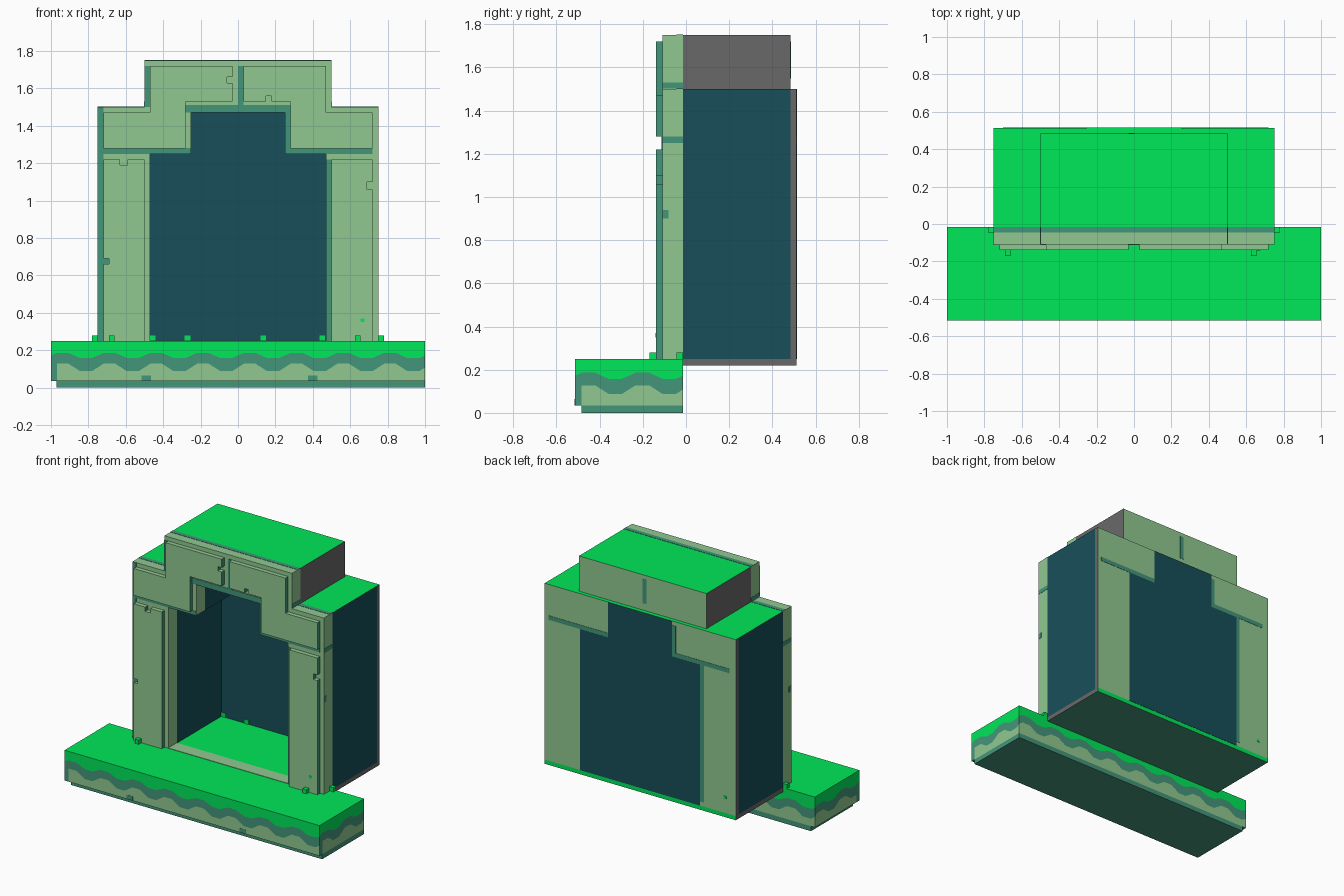
import bpy, bmesh, math

if "Cube" in bpy.data.objects:
    bpy.data.objects.remove(bpy.data.objects["Cube"])

# ---- materials (flat colours) ----
def lin(c):
    c /= 255
    return c / 12.92 if c <= 0.04045 else ((c + 0.055) / 1.055) ** 2.4

MATS = []
for name, rgb in [("moss green", (0, 236, 91)), ("pale stone", (145, 201, 145)),
                  ("dark stone", (68, 150, 122)), ("deep blue", (23, 79, 90)),
                  ("grey", (106, 105, 106))]:
    m = bpy.data.materials.new(name)
    m.diffuse_color = (*[lin(c) for c in rgb], 1)
    m.use_nodes = True
    m.node_tree.nodes["Principled BSDF"].inputs["Base Color"].default_value = m.diffuse_color
    MATS.append(m)
GREEN, STONE, DARK, BLUE, GREY = range(5)


def finish(name, bm):
    me = bpy.data.meshes.new(name)
    bm.to_mesh(me)
    bm.free()
    for m in MATS:
        me.materials.append(m)
    ob = bpy.data.objects.new(name, me)
    bpy.context.collection.objects.link(ob)
    return ob


def prism(name, pts, y0, y1, rule):
    """Extrude an x-z outline from y0 to y1; rule is a colour or f(normal, centre)."""
    bm = bmesh.new()
    f = bm.faces.new([bm.verts.new((x, y0, z)) for x, z in pts])
    ext = bmesh.ops.extrude_face_region(bm, geom=[f])["geom"]
    bmesh.ops.translate(bm, vec=(0, y1 - y0, 0),
                        verts=[v for v in ext if isinstance(v, bmesh.types.BMVert)])
    bmesh.ops.recalc_face_normals(bm, faces=bm.faces[:])
    bm.normal_update()
    for f in bm.faces:
        f.material_index = rule(f.normal, f.calc_center_median()) if callable(rule) else rule
    return finish(name, bm)


def box(name, x0, x1, y0, y1, z0, z1, rule):
    return prism(name, [(x0, z0), (x1, z0), (x1, z1), (x0, z1)], y0, y1, rule)


def sides(top, bottom, front, back, side):
    def rule(n, c):
        if abs(n.z) > 0.5:
            return top if n.z > 0 else bottom
        if abs(n.y) > 0.5:
            return back if n.y > 0 else front
        return side
    return rule


# ---- base slab with wavy moss and stone bands on its walls ----
def wave(s):
    return max(-1, min(1, 1.8 * math.sin(s * 2 * math.pi / 0.25)))

bm = bmesh.new()
corners = [(-1, -0.515), (1, -0.515), (1, -0.015), (-1, -0.015)]
ring = []
for i, (ax, ay) in enumerate(corners):
    bx, by = corners[(i + 1) % 4]
    n = 64 if i % 2 == 0 else 16
    ring += [(ax + (bx - ax) * k / n, ay + (by - ay) * k / n) for k in range(n)]
cols = []
for i, (x, y) in enumerate(ring):
    s = i / 32
    levels = [0.035, 0.108 + 0.02 * wave(s), 0.172 + 0.014 * wave(s), 0.25]
    cols.append([bm.verts.new((x, y, z)) for z in levels])
for i, a in enumerate(cols):
    b = cols[(i + 1) % len(cols)]
    # dark edge at the left of the front and at the front of both ends
    edge = i in (0, 64, 159)
    for k, colour in enumerate((DARK if edge else STONE, DARK, GREEN)):
        bm.faces.new((a[k], b[k], b[k + 1], a[k + 1])).material_index = colour
bm.faces.new([c[3] for c in cols]).material_index = GREEN
bm.faces.new([c[0] for c in reversed(cols)]).material_index = DARK
bmesh.ops.recalc_face_normals(bm, faces=bm.faces[:])
finish("base_slab", bm)
box("base_foot", -0.97, 1, -0.485, -0.015, 0, 0.035, DARK)
for x in (-0.49, 0.40):
    box("base_chip", x - 0.025, x + 0.025, -0.516, -0.515, 0.035, 0.065, DARK)

# ---- arch frame ----
inner = [(0.47, 0.25), (0.47, 1.25), (0.25, 1.25), (0.25, 1.47)]
outer = [(0.5, 1.75), (0.5, 1.5), (0.75, 1.5), (0.75, 0.25)]
flip = lambda pts: [(-x, z) for x, z in reversed(pts)]
prism("arch_frame", flip(outer) + outer + inner + flip(inner), -0.11, -0.015, STONE)
box("threshold", -0.47, 0.47, -0.11, -0.015, 0.248, 0.253, STONE)

# dark joints on the frame front
for x0, x1, z0, z1 in [(-.75, -.72, .25, 1.5), (.47, .5, .25, 1.22), (.25, .28, 1.28, 1.47),
                       (-.72, -.25, 1.25, 1.28), (.25, .72, 1.25, 1.28), (-.28, .28, 1.47, 1.51),
                       (-.5, -.47, 1.5, 1.72), (0, .03, 1.51, 1.72)]:
    box("joint_line", x0, x1, -0.113, -0.11, z0, z1, DARK)
# dark lines across frame sides and tops
for s in (-1, 1):
    a, b = sorted((s * 0.75, s * 0.752))
    box("side_joint", a, b, -0.11, -0.015, 1.25, 1.28, DARK)
    box("side_chip", a, b, -0.11, -0.08, 0.90, 0.94, DARK)
    a, b = sorted((s * 0.5, s * 0.75))
    box("shoulder_line", a, b, -0.045, -0.015, 1.5, 1.502, DARK)
    a, b = sorted((s * 0.5, s * 0.502))
    box("upper_side_joint", a, b, -0.11, -0.015, 1.502, 1.53, DARK)
box("crown_line", -0.5, 0.5, -0.045, -0.015, 1.75, 1.752, DARK)

# raised stone plates with chipped edges
plate = lambda n, c: DARK if abs(n.x) > 0.5 else STONE
prism("left_arch_plate", [(-.72, 1.28), (-.72, 1.47), (-.47, 1.47), (-.47, 1.72), (-.03, 1.72),
      (-.03, 1.66), (-.06, 1.66), (-.06, 1.63), (-.03, 1.63), (-.03, 1.53), (-.28, 1.53),
      (-.28, 1.28)], -0.14, -0.11, plate)
prism("right_arch_plate", [(.72, 1.28), (.72, 1.47), (.47, 1.47), (.47, 1.72), (.03, 1.72),
      (.03, 1.53), (.15, 1.53), (.15, 1.56), (.18, 1.56), (.18, 1.53), (.28, 1.53),
      (.28, 1.28)], -0.14, -0.11, plate)
prism("left_pillar_plate", [(-.72, .25), (-.5, .25), (-.5, 1.22), (-.59, 1.22), (-.59, 1.19),
      (-.63, 1.19), (-.63, 1.22), (-.72, 1.22), (-.72, .69), (-.69, .69), (-.69, .66),
      (-.72, .66)], -0.14, -0.11, plate)
prism("right_pillar_plate", [(.5, .25), (.72, .25), (.72, 1.06), (.69, 1.06), (.69, 1.1),
      (.72, 1.1), (.72, 1.22), (.5, 1.22)], -0.14, -0.11, plate)
box("left_pillar_chip", -.72, -.69, -0.115, -0.11, .66, .69, DARK)
box("moss_dot", .655, .675, -0.142, -0.14, .35, .37, GREEN)

# ---- chamber with an arch-shaped recess behind the frame ----
box("chamber_floor", -.75, .75, -.015, .513, .22, .25, sides(GREEN, DARK, GREY, GREEN, GREY))
box("chamber_back", -.75, .75, .485, .513, .25, 1.5, sides(GREEN, DARK, BLUE, STONE, GREY))
prism("chamber_shell", [(-.75, .25), (-.75, 1.5), (.75, 1.5), (.75, .25)] + inner + flip(inner),
      -.015, .485, lambda n, c: GREEN if n.z > 0.5 and c.z > 1.49 else BLUE)
box("upper_block", -.5, .5, -.015, .485, 1.5, 1.75, sides(GREEN, BLUE, GREY, STONE, GREY))

# painted pattern on the back
half = [(.47, .25), (.47, 1.25), (.25, 1.25), (.25, 1.5)]
prism("back_arch", half + flip(half), .513, .515, sides(GREEN, BLUE, BLUE, BLUE, BLUE))
for x0, x1, z0, z1 in [(-.5, -.47, .28, 1.25), (-.28, -.25, 1.28, 1.47), (-.70, -.25, 1.25, 1.28),
                       (.25, .72, 1.25, 1.28)]:
    box("back_line", x0, x1, .513, .515, z0, z1, DARK)
box("back_moss_dot", -.675, -.655, .513, .515, .35, .37, GREEN)
box("upper_back_line", -.03, 0, .485, .487, 1.55, 1.72, DARK)

# ---- moss tufts ----
for x, y in [(-.765, -.03), (.765, -.03), (-.675, -.155), (.64, -.155)]:
    box("moss_tuft", x - .015, x + .015, y - .015, y + .015, .25, .28, GREEN)
for x in (-.455, -.27, .135, .45):
    box("inner_moss", x - .015, x + .015, .481, .485, .25, .28, GREEN)
